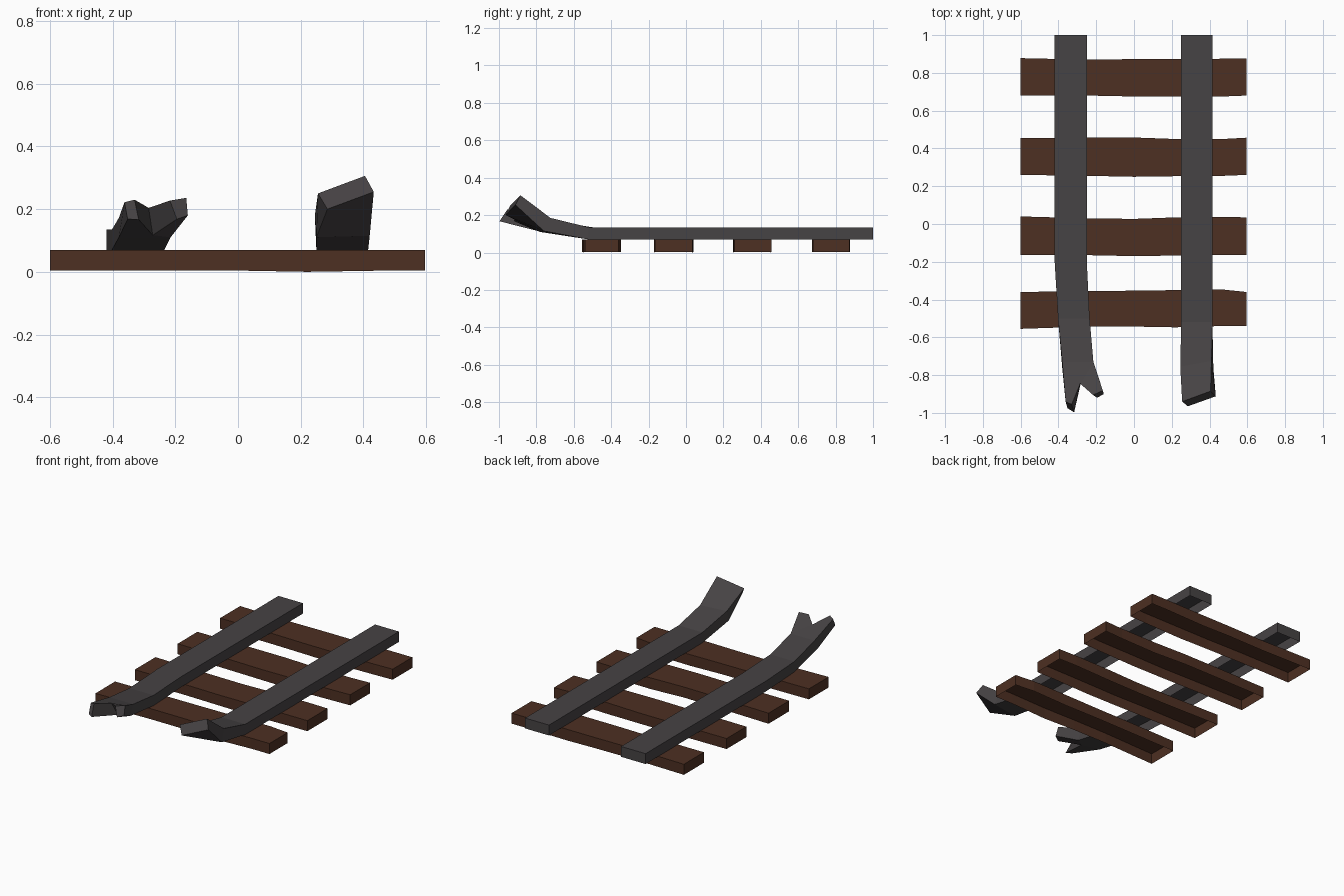
import bpy, bmesh

if "Cube" in bpy.data.objects:
    bpy.data.objects.remove(bpy.data.objects["Cube"])


def material(name, rgb):
    m = bpy.data.materials.new(name)
    m.diffuse_color = (*rgb, 1)
    m.use_nodes = True
    m.node_tree.nodes["Principled BSDF"].inputs["Base Color"].default_value = m.diffuse_color
    return m


wood = material("dark_wood", (0.075, 0.029, 0.016))
iron = material("dark_iron", (0.062, 0.056, 0.058))


def finish(name, bm, mat):
    bmesh.ops.recalc_face_normals(bm, faces=bm.faces)
    me = bpy.data.meshes.new(name)
    bm.to_mesh(me)
    bm.free()
    me.materials.append(mat)
    ob = bpy.data.objects.new(name, me)
    bpy.context.collection.objects.link(ob)


def ring(bm, pts):
    """Section order: bottom A, top A, top B, bottom B."""
    return [bm.verts.new(p) for p in pts]


def bridge(bm, a, b, closed_bottom=False):
    for i in range(4 if closed_bottom else 3):
        j = (i + 1) % 4
        bm.faces.new((a[i], a[j], b[j], b[i]))


def rail_section(bm, y, x0, x1, z0=0.07, z1=0.135, dy=0.0):
    return ring(bm, [(x0, y, z0), (x0, y + dy, z1), (x1, y + dy, z1), (x1, y, z0)])


# Sleepers: hollow planks, open underneath, with slightly uneven long edges
TIE_X = (-0.6, -0.24, 0.0, 0.22, 0.47, 0.596)
TIES = [
    (0.775, (-.095, -.095, -.1, -.1, -.1, -.095), (.103, .095, .098, .098, .1, .1)),
    (0.355, (-.095, -.1, -.105, -.102, -.1, -.095), (.1, .103, .103, .095, .095, .102)),
    (-0.065, (-.1, -.1, -.105, -.102, -.1, -.1), (.105, .095, .092, .1, .103, .1)),
    (-0.45, (-.105, -.093, -.093, -.097, -.09, -.09), (.09, .095, .097, .1, .103, .09)),
]
TIE_Z0 = (0.004, 0.004, 0.004, 0.0, 0.004, 0.004)
for n, (yc, lo, hi) in enumerate(TIES):
    bm = bmesh.new()
    rings = [ring(bm, [(x, yc + a, z), (x, yc + a, 0.07), (x, yc + b, 0.07), (x, yc + b, z)])
             for x, a, b, z in zip(TIE_X, lo, hi, TIE_Z0)]
    for a, b in zip(rings, rings[1:]):
        bridge(bm, a, b)
    bm.faces.new(rings[0])
    bm.faces.new(rings[-1])
    finish(f"sleeper_{n + 1}", bm, wood)

# Right rail: straight run, then bent up and twisted at the front
bm = bmesh.new()
back = rail_section(bm, 1.0, 0.25, 0.415)
bend = rail_section(bm, -0.52, 0.25, 0.415)
mid = ring(bm, [(.25, -.78, .11), (.245, -.755, .18), (.41, -.725, .185), (.42, -.76, .115)])
tip = ring(bm, [(.285, -.965, .2), (.255, -.94, .25), (.405, -.885, .306), (.433, -.912, .255)])
bridge(bm, back, bend)
bridge(bm, bend, mid, True)
bridge(bm, mid, tip, True)
bm.faces.new(back)
bm.faces.new(tip)
finish("right_rail", bm, iron)

# Left rail: curves inward and up, ending in a torn fork
bm = bmesh.new()
back = rail_section(bm, 1.0, -0.42, -0.25)
turn = rail_section(bm, -0.2, -0.42, -0.25)
bend = rail_section(bm, -0.5, -0.402, -0.235)
mid = rail_section(bm, -0.76, -0.38, -0.215, 0.11, 0.172, 0.03)
bridge(bm, back, turn)
bridge(bm, turn, bend)
bridge(bm, bend, mid, True)
bm.faces.new(back)
notch_low = bm.verts.new((-0.272, -0.80, 0.117))
notch_top = bm.verts.new((-0.285, -0.845, 0.204))
bm.faces.new((mid[1], mid[2], notch_top))
bm.faces.new((mid[0], mid[3], notch_low))
prong_l = ring(bm, [(-.352, -.975, .168), (-.362, -.94, .222), (-.33, -.955, .23), (-.317, -.997, .167)])
prong_r = ring(bm, [(-.195, -.92, .168), (-.217, -.905, .227), (-.165, -.882, .236), (-.16, -.9, .18)])
bridge(bm, [mid[0], mid[1], notch_top, notch_low], prong_l, True)
bridge(bm, [notch_low, notch_top, mid[2], mid[3]], prong_r, True)
bm.faces.new(prong_l)
bm.faces.new(prong_r)
finish("left_rail", bm, iron)
